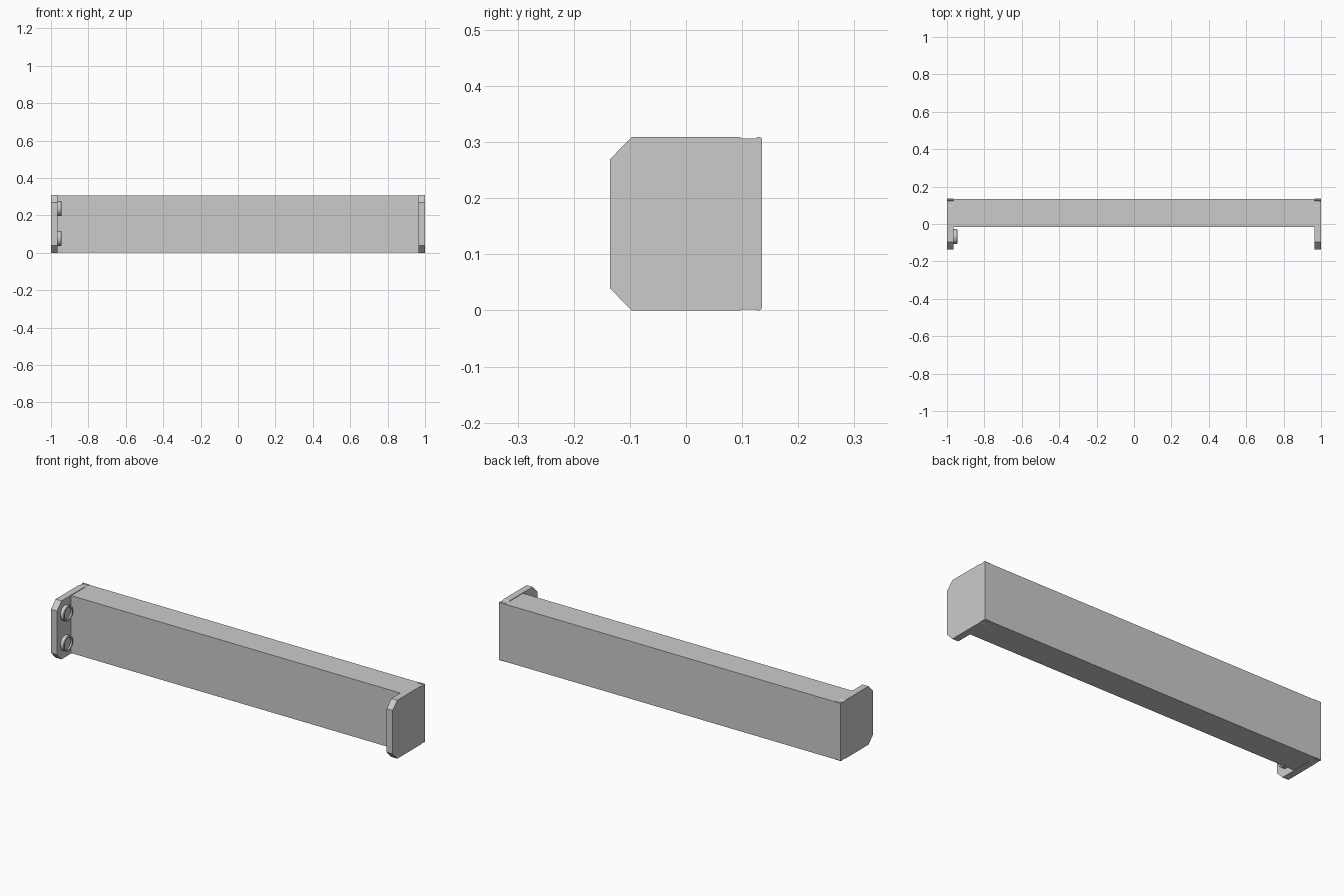
import bpy, bmesh, math

if "Cube" in bpy.data.objects:
    bpy.data.objects.remove(bpy.data.objects["Cube"])

H = 0.309      # overall height
T = 0.035      # end plate thickness


def finish(name, bm, smooth=False):
    bmesh.ops.recalc_face_normals(bm, faces=bm.faces[:])
    me = bpy.data.meshes.new(name)
    bm.to_mesh(me)
    bm.free()
    ob = bpy.data.objects.new(name, me)
    bpy.context.collection.objects.link(ob)
    if smooth:
        bpy.ops.object.select_all(action='DESELECT')
        ob.select_set(True)
        bpy.context.view_layer.objects.active = ob
        bpy.ops.object.shade_smooth_by_angle(angle=math.radians(35))
    return ob


def extrude_x(name, profile, x0, x1):
    """Extrude a (y, z) outline along x."""
    bm = bmesh.new()
    face = bm.faces.new([bm.verts.new((x0, y, z)) for y, z in profile])
    res = bmesh.ops.extrude_face_region(bm, geom=[face])
    moved = [g for g in res['geom'] if isinstance(g, bmesh.types.BMVert)]
    bmesh.ops.translate(bm, verts=moved, vec=(x1 - x0, 0, 0))
    return finish(name, bm)


# Long beam, very slightly inset from the end plates
b, t = 0.002, H - 0.003
extrude_x("beam", [(-0.016, b), (0.134, b), (0.134, t), (-0.016, t)], -1 + T, 1 - T)

# End plates: chamfered front corners, shallow notch and small lip at the back
upper = [(0.135, H - 0.003), (0.132, H), (0.127, H), (0.123, t),
         (0.101, t), (0.096, H), (-0.097, H), (-0.135, H - 0.039)]
lower = [(-0.135, 0.039), (-0.097, 0), (0.096, 0), (0.101, b),
         (0.123, b), (0.127, 0), (0.132, 0), (0.135, 0.003)]
for side, x0 in (("left", -1), ("right", 1 - T)):
    extrude_x(side + "_end_plate", upper + lower, x0, x0 + T)

# Two round dished buttons on the inner face of the left plate
N = 32
rings = [(-0.967, 0.040), (-0.947, 0.040), (-0.945, 0.038),
         (-0.945, 0.031), (-0.954, 0.031)]
for label, zc in (("lower", 0.077), ("upper", 0.236)):
    bm = bmesh.new()
    loops = [[bm.verts.new((x, -0.067 + r * math.cos(2 * math.pi * i / N),
                            zc + r * math.sin(2 * math.pi * i / N)))
              for i in range(N)] for x, r in rings]
    for a, c in zip(loops, loops[1:]):
        for i in range(N):
            j = (i + 1) % N
            bm.faces.new((a[i], a[j], c[j], c[i]))
    bm.faces.new(loops[0])
    bm.faces.new(loops[-1])
    finish(label + "_button", bm, smooth=True)
